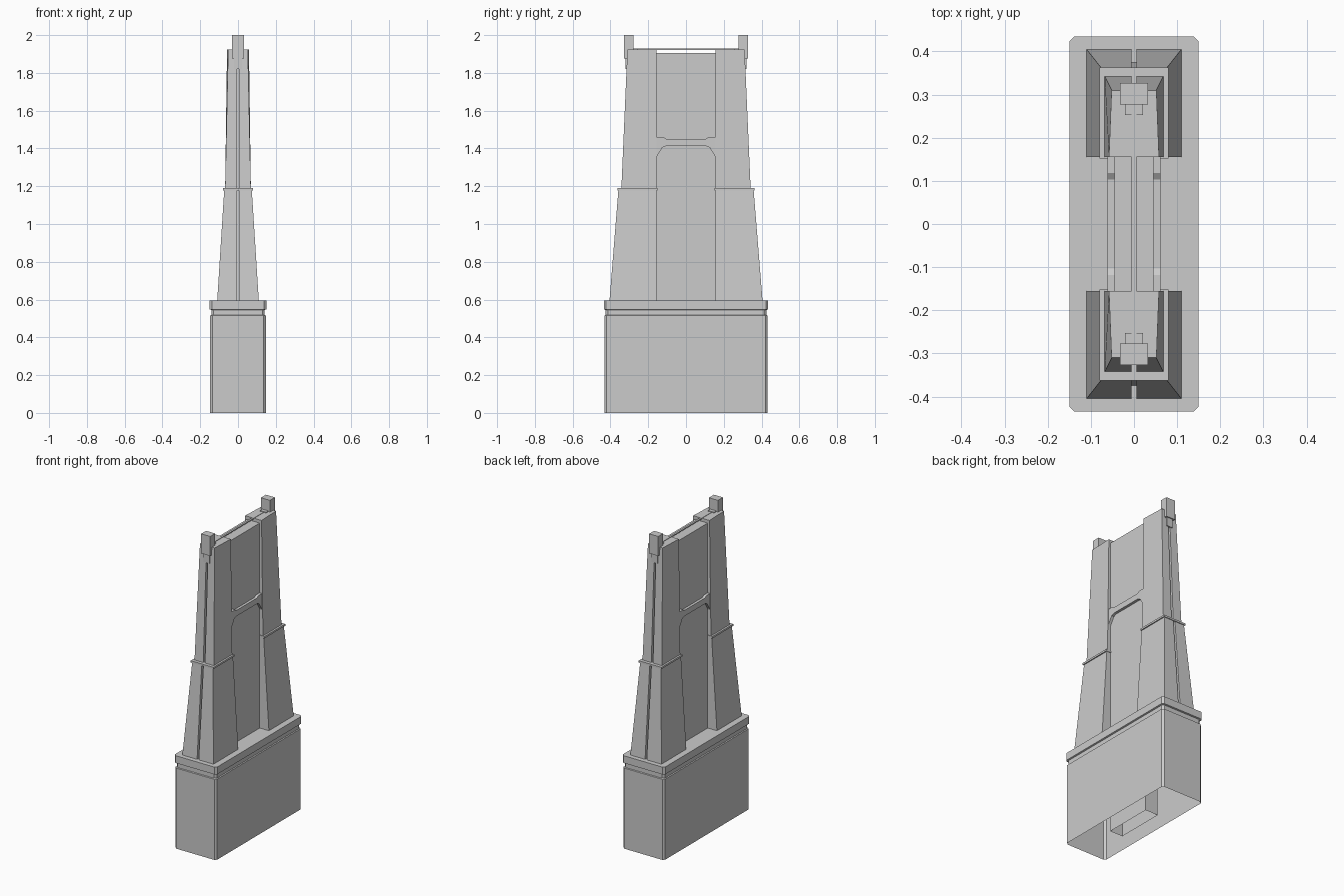
import bpy, bmesh

if "Cube" in bpy.data.objects:
    bpy.data.objects.remove(bpy.data.objects["Cube"])

GREY = (0.6, 0.6, 0.6, 1.0)
stone = bpy.data.materials.new("stone_grey")
stone.use_nodes = True
stone.diffuse_color = GREY
stone.node_tree.nodes["Principled BSDF"].inputs["Base Color"].default_value = GREY


def loft(name, rings, bottom=True, top=True):
    """Skin a stack of equal-length closed rings of 3D points."""
    bm = bmesh.new()
    rows = [[bm.verts.new(p) for p in ring] for ring in rings]
    n = len(rows[0])
    for a, b in zip(rows, rows[1:]):
        for i in range(n):
            j = (i + 1) % n
            bm.faces.new((a[i], a[j], b[j], b[i]))
    if bottom:
        bm.faces.new(rows[0][::-1])
    if top:
        bm.faces.new(rows[-1])
    # Orient open or closed shells outward by their signed volume
    bmesh.ops.recalc_face_normals(bm, faces=bm.faces)
    if bm.calc_volume(signed=True) < 0:
        bmesh.ops.reverse_faces(bm, faces=bm.faces)
    mesh = bpy.data.meshes.new(name)
    bm.to_mesh(mesh)
    bm.free()
    mesh.materials.append(stone)
    obj = bpy.data.objects.new(name, mesh)
    bpy.context.collection.objects.link(obj)
    return obj


def rect(x, y0, y1, z):
    return [(-x, y0, z), (x, y0, z), (x, y1, z), (-x, y1, z)]


def block(name, x, y0, y1, z0, z1, **caps):
    return loft(name, [rect(x, y0, y1, z0), rect(x, y0, y1, z1)], **caps)


def chamfered(x, y, z, c=0.012):
    half = [(x, y - c), (x - c, y), (c - x, y), (-x, y - c)]
    return [(px, py, z) for px, py in half] + [(-px, -py, z) for px, py in half]


def leg_ring(side, x_in, x_out, y_in, y_out, z, slot=0.006, depth=0.03):
    """Leg section with a narrow slot down the middle of its outer face."""
    half = [(x_in, y_in), (x_out, y_out), (slot, y_out), (slot, y_out - depth)]
    pts = half + [(-x, y) for x, y in reversed(half)]
    return [(x, side * y, z) for x, y in pts]


# Hollow plinth with a shadow groove under its cap slab
X, Y = 0.15, 0.435
loft("plinth", [chamfered(X - 0.003, Y - 0.003, 0), chamfered(X - 0.003, Y - 0.003, 0.515),
                chamfered(X - 0.009, Y - 0.009, 0.518), chamfered(X - 0.009, Y - 0.009, 0.545),
                chamfered(X, Y, 0.548), chamfered(X, Y, 0.595)], bottom=False)

# Recessed core wall between the legs
block("core_wall", 0.045, -0.158, 0.158, 0, 1.905, bottom=False)

# Arched crossbeam, proud of the core wall
edge = [(0.158, 1.34), (0.153, 1.36), (0.125, 1.405), (0.105, 1.413)]
top_edge = [(0.103, 1.45), (0.118, 1.46), (0.158, 1.46)]
outline = edge + [(-y, z) for y, z in reversed(edge)]
outline += [(-y, z) for y, z in reversed(top_edge)] + top_edge
loft("crossbeam", [[(x, y, z) for y, z in outline] for x in (-0.062, 0.062)])

# Two tapered legs in two tiers, each topped by a post
for side, label in ((-1, "front"), (1, "back")):
    loft(label + "_lower_leg", [leg_ring(side, 0.11, 0.11, 0.155, 0.405, 0.595),
                                leg_ring(side, 0.073, 0.073, 0.155, 0.358, 1.18)])
    ys = sorted((side * 0.152, side * 0.363))
    block(label + "_leg_band", 0.08, *ys, 1.178, 1.19)
    loft(label + "_upper_leg", [leg_ring(side, 0.068, 0.068, 0.155, 0.342, 1.19),
                                leg_ring(side, 0.058, 0.052, 0.155, 0.31, 1.925)])
    for part, x, y0, y1, z0, z1 in (("post", 0.032, 0.277, 0.327, 1.875, 2.0),
                                    ("post_bracket", 0.021, 0.277, 0.32, 1.82, 1.88),
                                    ("post_heel", 0.021, 0.253, 0.28, 1.9, 1.93)):
        block(label + "_" + part, x, *sorted((side * y0, side * y1)), z0, z1)

# Thin rail joining the posts
block("top_rail", 0.006, -0.285, 0.285, 1.921, 1.928)
